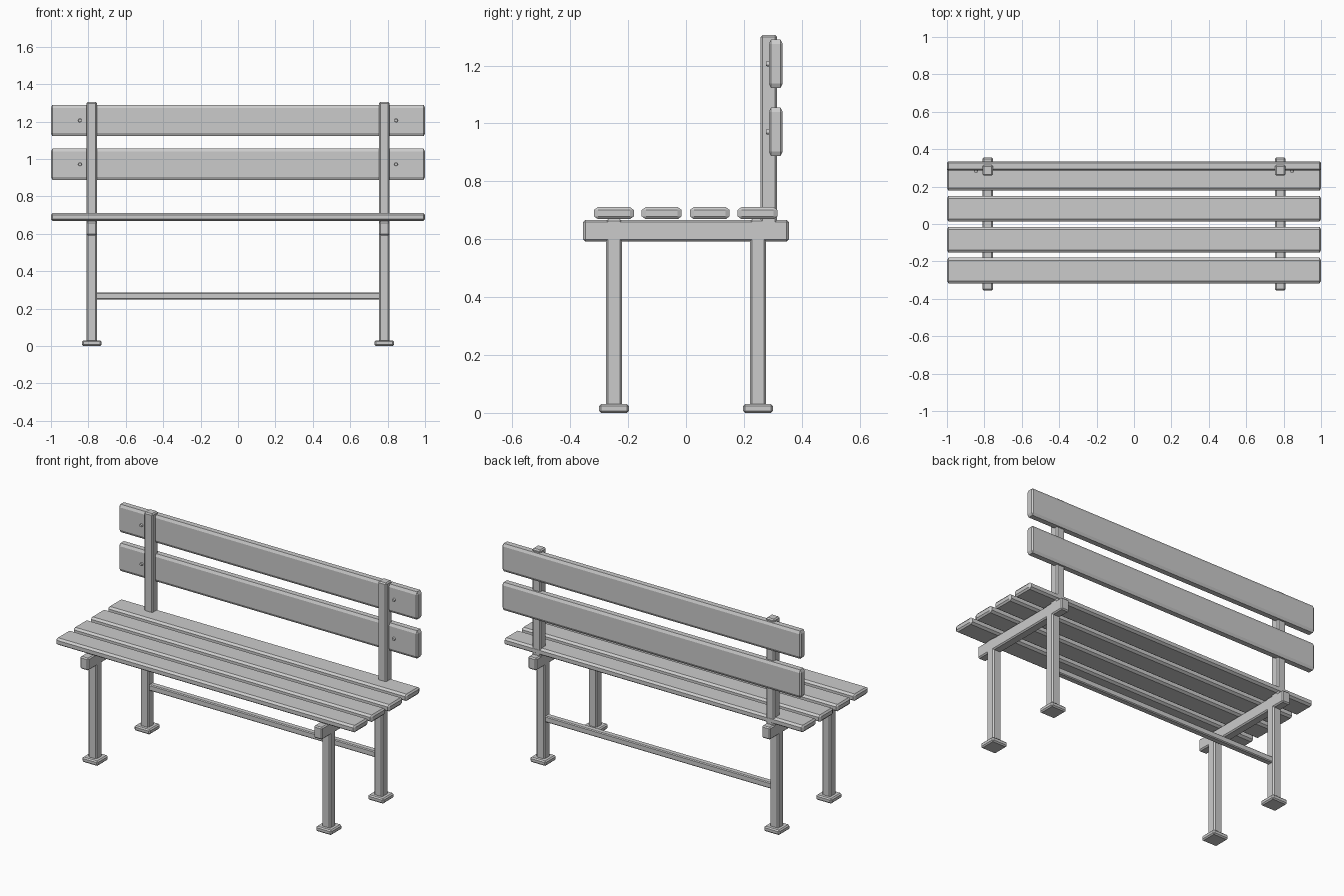
import bpy, bmesh
from math import radians
from mathutils import Matrix, Vector

cube = bpy.data.objects.get("Cube")
if cube:
    bpy.data.objects.remove(cube, do_unlink=True)


def add_object(name, bm):
    mesh = bpy.data.meshes.new(name)
    bm.to_mesh(mesh)
    bm.free()
    obj = bpy.data.objects.new(name, mesh)
    bpy.context.collection.objects.link(obj)
    return obj


def box(name, x, y, z, chamfer=(0.007, 0.007, 0.007)):
    """Chamfered box from (min, max) pairs, with a chamfer size per axis."""
    spans = (x, y, z)
    size = [hi - lo for lo, hi in spans]
    centre = Vector([(lo + hi) / 2 for lo, hi in spans])
    bm = bmesh.new()
    bmesh.ops.create_cube(bm, size=1)
    bmesh.ops.scale(bm, verts=bm.verts, vec=[s / c for s, c in zip(size, chamfer)])
    bmesh.ops.bevel(bm, geom=bm.edges[:], offset=1, segments=1, affect='EDGES')
    bmesh.ops.scale(bm, verts=bm.verts, vec=chamfer)
    bmesh.ops.translate(bm, verts=bm.verts, vec=centre)
    return add_object(name, bm)


def around(c, half):
    return (c - half, c + half)


def bolt(name, x, y, z):
    bm = bmesh.new()
    bmesh.ops.create_cone(bm, cap_ends=True, segments=12, radius1=0.011,
                          radius2=0.008, depth=0.016,
                          matrix=Matrix.Translation((x, y, z))
                          @ Matrix.Rotation(radians(90), 4, 'X'))
    return add_object(name, bm)


FRAME_X = 0.782
HALF = 0.028
LENGTH = (-1, 1)

# Seat slats
for i, y in enumerate((-0.249, -0.084, 0.082, 0.247)):
    box(f"seat_slat_{i + 1}", LENGTH, around(y, 0.069), (0.669, 0.711),
        (0.008, 0.014, 0.01))

# Backrest slats
BACK_Z = {"lower": 0.971, "upper": 1.206}
for level, z in BACK_Z.items():
    box(f"back_slat_{level}", LENGTH, (0.286, 0.334), around(z, 0.084),
        (0.008, 0.008, 0.016))

# Side frames: beam, legs, feet, back post and bolts
for side, sign in (("left", 1), ("right", -1)):
    cx = sign * FRAME_X
    box(f"seat_beam_{side}", around(cx, HALF), (-0.355, 0.355), (0.592, 0.666))
    for end, y in (("front", -0.249), ("back", 0.249)):
        box(f"{end}_leg_{side}", around(cx, HALF), around(y, HALF), (0.02, 0.669))
        box(f"{end}_foot_{side}", around(cx, 0.052), around(y, 0.052), (0, 0.03))
    box(f"back_post_{side}", around(cx, HALF), (0.258, 0.315), (0.65, 1.305))
    for level, z in BACK_Z.items():
        bolt(f"back_bolt_{level}_{side}", sign * 0.845, 0.284, z)

# Stretcher between the back legs
box("stretcher", around(0, FRAME_X - 0.01), around(0.249, 0.019), (0.249, 0.286),
    (0.005, 0.005, 0.005))
